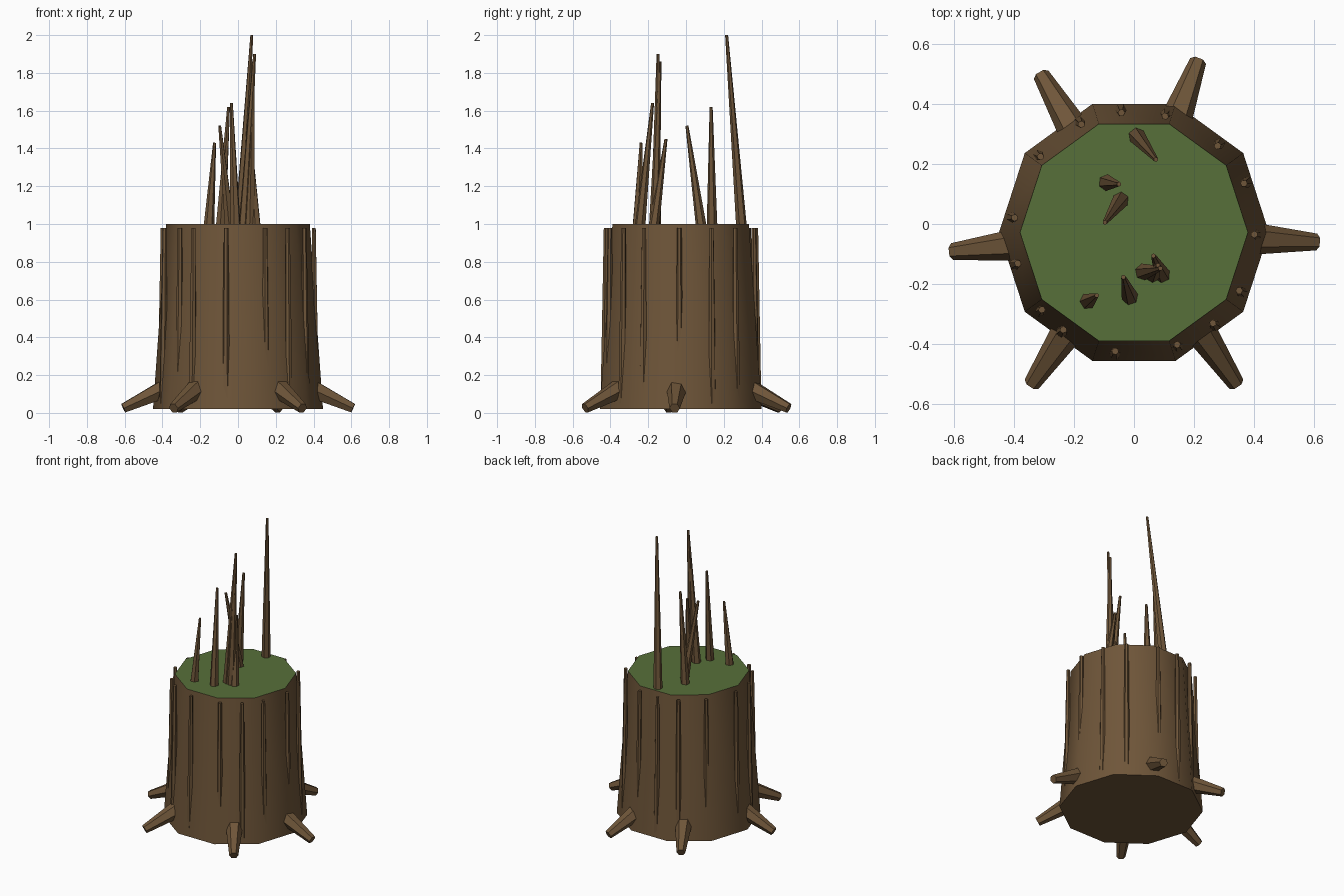
import bpy, bmesh, math
from mathutils import Vector

if "Cube" in bpy.data.objects:
    bpy.data.objects.remove(bpy.data.objects["Cube"])


def material(name, rgb):
    m = bpy.data.materials.new(name)
    m.diffuse_color = (*rgb, 1)
    m.use_nodes = True
    m.node_tree.nodes["Principled BSDF"].inputs["Base Color"].default_value = m.diffuse_color
    return m


BROWN = material("bark_brown", (0.158, 0.092, 0.041))
GREEN = material("moss_green", (0.095, 0.162, 0.042))
CY = -0.028          # trunk axis offset in y


def tapered_rod(name, a, b, ra, rb, sides=6):
    """Closed tapered prism from a to b, with corners pointing sideways."""
    a, b = Vector(a), Vector(b)
    axis = (b - a).normalized()
    side = axis.cross(Vector((0, 0, 1)))
    side = side.normalized() if side.length > 1e-4 else Vector((1, 0, 0))
    up = side.cross(axis)
    bm = bmesh.new()
    rings = []
    for p, r in ((a, ra), (b, rb)):
        rings.append([bm.verts.new(p + r * (math.cos(t) * side + math.sin(t) * up))
                      for t in (2 * math.pi * i / sides for i in range(sides))])
    for i in range(sides):
        j = (i + 1) % sides
        bm.faces.new((rings[0][i], rings[0][j], rings[1][j], rings[1][i]))
    bm.faces.new(rings[0][::-1])
    bm.faces.new(rings[1])
    bmesh.ops.recalc_face_normals(bm, faces=bm.faces)
    me = bpy.data.meshes.new(name)
    bm.to_mesh(me)
    bm.free()
    me.materials.append(BROWN)
    ob = bpy.data.objects.new(name, me)
    bpy.context.collection.objects.link(ob)
    return ob


def polar(r, deg, z):
    t = math.radians(deg)
    return (r * math.cos(t), CY + r * math.sin(t), z)


# Ten-sided trunk: smooth bark side, flat mossy top
trunk = tapered_rod("trunk", (0, CY, 0.02), (0, CY, 1.0), 0.45, 0.38, 10)
trunk.data.materials.append(GREEN)
for f in trunk.data.polygons:
    f.use_smooth = abs(f.normal.z) < 0.5
    f.material_index = 1 if f.normal.z > 0.5 else 0
bpy.context.view_layer.objects.active = trunk
trunk.select_set(True)
bpy.ops.object.shade_smooth_by_angle(angle=math.radians(40))

# Bark ridges around the trunk
for i, ang in enumerate((-1, 24, 46, 75, 96, 116, 141, 173, 195, 220, 234, 261, 291, 311, 331)):
    tapered_rod(f"bark_ridge_{i + 1}", polar(0.41, ang, 0.05), polar(0.401, ang, 0.98), 0.021, 0.012)

# Roots spreading down to the ground
for i, ang in enumerate((-3, 69.5, 120.5, 186, 236, 304)):
    tapered_rod(f"root_{i + 1}", polar(0.36, ang, 0.142), polar(0.61, ang, 0.025), 0.058, 0.028)

# Splinters standing on the broken top: base x, y then tip x, y, z
splinters = (
    (0.008, 0.295, 0.073, 0.215, 2.0),
    (0.030, -0.160, 0.088, -0.148, 1.9),
    (0.062, -0.168, 0.080, -0.138, 1.86),
    (0.095, -0.172, 0.065, -0.106, 1.45),
    (-0.013, -0.245, -0.035, -0.177, 1.64),
    (-0.155, -0.258, -0.124, -0.238, 1.43),
    (-0.042, 0.083, -0.097, 0.005, 1.52),
    (-0.092, 0.138, -0.050, 0.133, 1.62),
)
for i, (x0, y0, x1, y1, z1) in enumerate(splinters):
    tapered_rod(f"splinter_{i + 1}", (x0, y0, 0.97), (x1, y1, z1), 0.029, 0.008)
